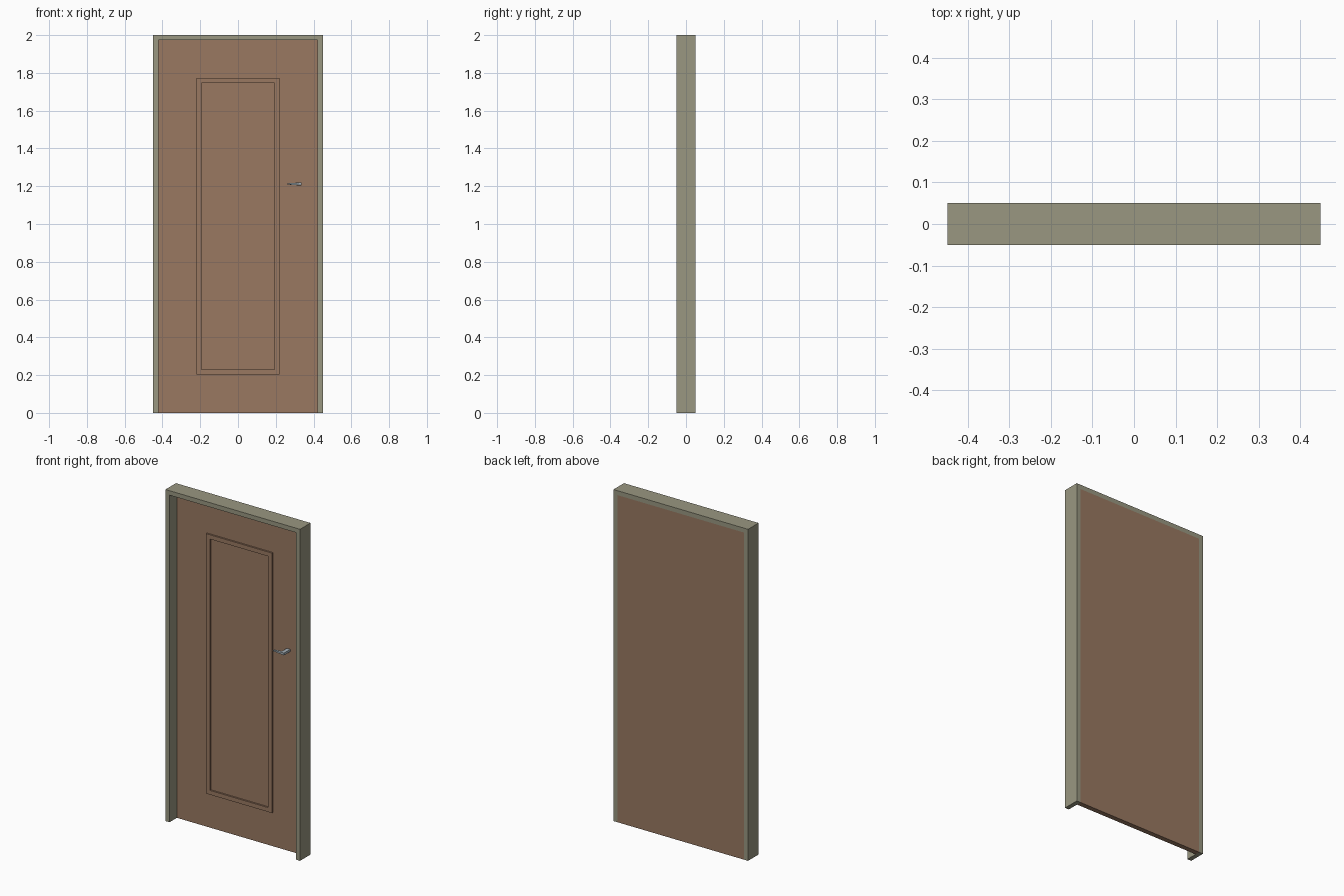
import bpy, bmesh

if "Cube" in bpy.data.objects:
    bpy.data.objects.remove(bpy.data.objects["Cube"])


def material(name, color):
    m = bpy.data.materials.new(name)
    m.diffuse_color = (*color, 1)
    m.use_nodes = True
    m.node_tree.nodes["Principled BSDF"].inputs["Base Color"].default_value = m.diffuse_color
    return m


FRAME = material("olive_frame", (0.32, 0.31, 0.22))
WOOD = material("brown_wood", (0.32, 0.19, 0.12))
METAL = material("steel", (0.38, 0.44, 0.48))


def finish(name, bm, mat):
    bmesh.ops.recalc_face_normals(bm, faces=bm.faces)
    mesh = bpy.data.meshes.new(name)
    bm.to_mesh(mesh)
    bm.free()
    obj = bpy.data.objects.new(name, mesh)
    bpy.context.collection.objects.link(obj)
    mesh.materials.append(mat)
    return obj


def extrude_outline(name, outline, y0, y1, mat):
    """Extrude an x-z outline from y0 to y1."""
    bm = bmesh.new()
    face = bm.faces.new([bm.verts.new((x, y0, z)) for x, z in outline])
    ext = bmesh.ops.extrude_face_region(bm, geom=[face])
    moved = [g for g in ext["geom"] if isinstance(g, bmesh.types.BMVert)]
    bmesh.ops.translate(bm, verts=moved, vec=(0, y1 - y0, 0))
    return finish(name, bm, mat)


def rect(hw, z0, z1):
    return [(-hw, z0), (hw, z0), (hw, z1), (-hw, z1)]


def loft_closed(name, rings, mat):
    """Skin a closed series of equal-length rings into a tube that meets itself."""
    bm = bmesh.new()
    loops = [[bm.verts.new(p) for p in r] for r in rings]
    n = len(loops[0])
    for a, b in zip(loops, loops[1:] + loops[:1]):
        for i in range(n):
            j = (i + 1) % n
            bm.faces.new((a[i], a[j], b[j], b[i]))
    return finish(name, bm, mat)


# Door frame: two jambs and a head in one U-shaped profile
W, IW, TOP = 0.449, 0.422, 1.973
extrude_outline("door_frame", [(-W, 0), (-IW, 0), (-IW, TOP), (IW, TOP),
                               (IW, 0), (W, 0), (W, 2), (-W, 2)],
                -0.05, 0.05, FRAME)

# Door leaf, flush with the back of the frame
LEAF_Y = 0.02
extrude_outline("door_leaf", rect(IW, 0, TOP), LEAF_Y, 0.05, WOOD)

# Raised rectangular moulding on the front
outer, inner = rect(0.22, 0.204, 1.772), rect(0.194, 0.23, 1.746)
front, back = LEAF_Y - 0.01, LEAF_Y
loft_closed("panel_moulding",
            [[(x, y, z) for x, z in loop] for loop, y in
             ((outer, back), (outer, front), (inner, front), (inner, back))], WOOD)

# Lever handle: bent bar swept through a corner, thinning toward the tip
sections = [((0.335, LEAF_Y), (0.312, LEAF_Y), 0.007),
            ((0.335, -0.040), (0.312, -0.024), 0.007),
            ((0.260, -0.036), (0.260, -0.026), 0.003)]
bm = bmesh.new()
Z = 1.212
rings = []
for (ax, ay), (bx, by), h in sections:
    rings.append([bm.verts.new(p) for p in ((ax, ay, Z - h), (bx, by, Z - h),
                                            (bx, by, Z + h), (ax, ay, Z + h))])
for a, b in zip(rings, rings[1:]):
    for i in range(4):
        j = (i + 1) % 4
        bm.faces.new((a[i], a[j], b[j], b[i]))
bm.faces.new(rings[0])
bm.faces.new(rings[-1])
finish("lever_handle", bm, METAL)
